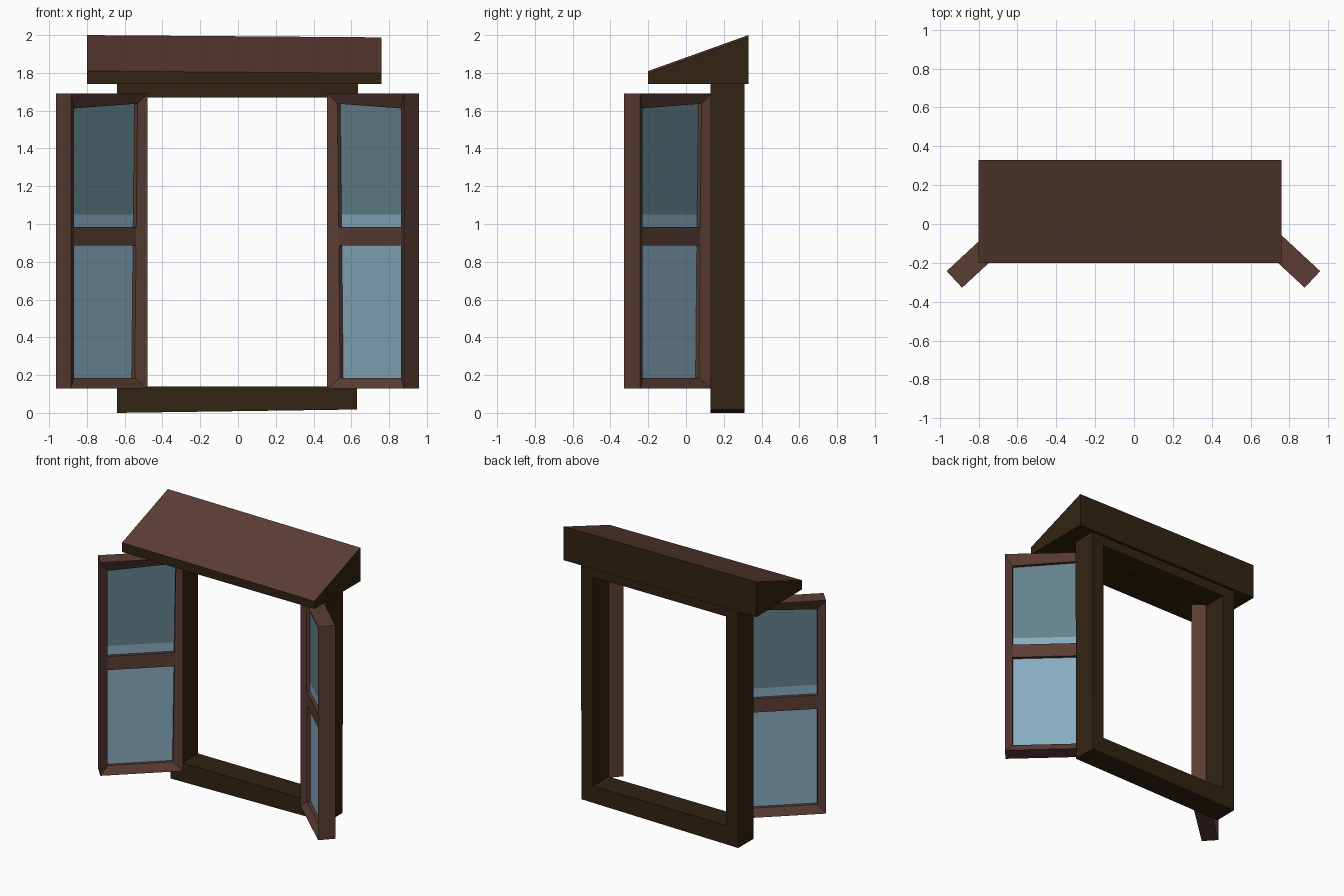
import bpy
import bmesh
from mathutils import Vector

cube = bpy.data.objects.get("Cube")
if cube:
    bpy.data.objects.remove(cube, do_unlink=True)


def linear(c):
    c /= 255
    return c / 12.92 if c <= 0.04045 else ((c + 0.055) / 1.055) ** 2.4


def material(name, r, g, b):
    m = bpy.data.materials.new(name)
    m.use_nodes = True
    color = (linear(r), linear(g), linear(b), 1)
    m.diffuse_color = color
    m.node_tree.nodes["Principled BSDF"].inputs["Base Color"].default_value = color
    return m


dark_wood = material("dark wood", 49, 36, 17)
red_wood = material("red brown wood", 91, 61, 52)
pale_glass = material("pale blue glass", 135, 172, 192)
dark_glass = material("dark blue glass", 100, 131, 143)


def loft(name, loops, mats, closed):
    """Join equal loops of points; closed joins last to first, else caps the ends."""
    bm = bmesh.new()
    rows = [[bm.verts.new(p) for p in loop] for loop in loops]
    pairs = list(zip(rows, rows[1:]))
    if closed:
        pairs.append((rows[-1], rows[0]))
    else:
        bm.faces.new(rows[0])
        bm.faces.new(rows[-1])
    n = len(rows[0])
    for a, b in pairs:
        for i in range(n):
            j = (i + 1) % n
            bm.faces.new((a[i], a[j], b[j], b[i]))
    bmesh.ops.recalc_face_normals(bm, faces=bm.faces)
    mesh = bpy.data.meshes.new(name)
    bm.to_mesh(mesh)
    bm.free()
    for m in mats:
        mesh.materials.append(m)
    obj = bpy.data.objects.new(name, mesh)
    bpy.context.collection.objects.link(obj)
    return obj


# Window frame: slightly crooked outer outline, rectangular opening
FRONT, BACK = 0.13, 0.31
outer = [(-0.64, 0), (0.63, 0.018), (0.635, 1.75), (-0.64, 1.75)]
inner = [(-0.54, 0.14), (0.535, 0.14), (0.535, 1.67), (-0.54, 1.67)]
loft("window_frame",
     [[(x, y, z) for x, z in loop] for loop, y in
      ((outer, FRONT), (outer, BACK), (inner, BACK), (inner, FRONT))],
     [dark_wood], True)

# Sloping roof wedge with a red brown top
wedge = [(-0.2, 1.742), (0.33, 1.742), (0.33, 2.0), (-0.2, 1.81)]
roof = loft("roof",
            [[(x, y, z - (drop if z > 1.8 else 0)) for y, z in wedge]
             for x, drop in ((-0.8, 0), (0.76, 0.012))],
            [dark_wood, red_wood], False)
for face in roof.data.polygons:
    if face.normal.z > 0.5:
        face.material_index = 1

# Open shutters, mirrored about the window
LENGTH, HALF, LIP = 0.555, 0.0585, 0.028
BOTTOM, TOP = 0.128, 1.69
HINGE = Vector((0.515, 0.092, 0))
ALONG = Vector((0.733, -0.68, 0))
OUT = Vector((0.68, 0.733, 0))


def shutter(side, label):
    def place(u, depth, z):
        p = HINGE + ALONG * u + OUT * depth
        return (side * p.x - 0.003, p.y, z)

    def slab(name, u0, u1, z0, z1, half, mat, slope=0):
        corners = [(u0, z0), (u1, z0), (u1, z1 - slope), (u0, z1)]
        loft(label + name, [[place(u, d, z) for u, z in corners] for d in (-half, half)],
             [mat], False)

    # Chamfered surround
    rim = [(0, BOTTOM), (LENGTH, BOTTOM), (LENGTH, TOP), (0, TOP)]
    hole = [(0.065, 0.185), (LENGTH - 0.052, 0.185), (LENGTH - 0.052, 1.612), (0.045, 1.637)]
    loft(label + "_shutter_surround",
         [[place(u, d, z) for u, z in loop] for loop, d in
          ((rim, -HALF), (rim, HALF), (hole, LIP), (hole, -LIP))],
         [red_wood], True)
    # Panes and middle bar
    u0, u1 = 0.04, LENGTH - 0.048
    slab("_shutter_lower_pane", u0, u1, 0.18, 1.05, 0.004, pale_glass)
    slab("_shutter_upper_pane", u0, u1, 1.05, 1.64, 0.004, dark_glass, 0.025)
    slab("_shutter_middle_bar", u0 + 0.01, u1, 0.885, 0.985, LIP, red_wood)


shutter(1, "left")
shutter(-1, "right")
